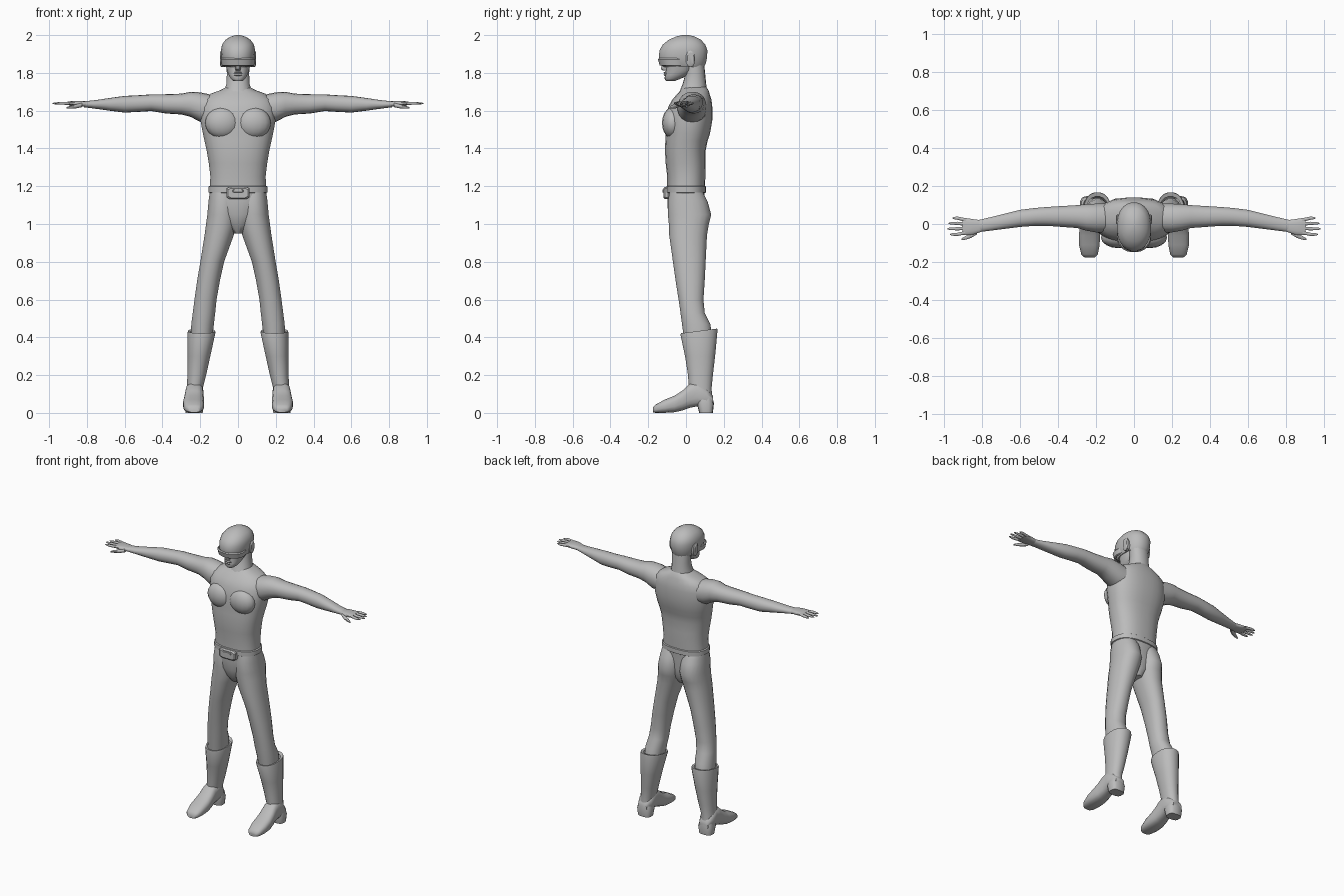
import bpy, bmesh, math
from mathutils import Vector

grey = bpy.data.materials.new("plain_grey")
grey.diffuse_color = (0.5, 0.5, 0.5, 1)


def finish(name, bm, mirror, angle):
    bmesh.ops.recalc_face_normals(bm, faces=bm.faces)
    me = bpy.data.meshes.new(name)
    bm.to_mesh(me)
    bm.free()
    me.materials.append(grey)
    ob = bpy.data.objects.new(name, me)
    bpy.context.collection.objects.link(ob)
    bpy.ops.object.select_all(action='DESELECT')
    ob.select_set(True)
    bpy.context.view_layer.objects.active = ob
    bpy.ops.object.shade_smooth_by_angle(angle=math.radians(angle))
    if mirror:
        m = ob.modifiers.new("mirror", 'MIRROR')
        m.use_mirror_merge = False
    return ob


def loft(name, axis, rings, n=20, power=2.2, mirror=False, caps=(False, False),
         bend=None, angle=50):
    """Skin rings of (position, low1, high1, low2, high2) along an axis."""
    bm = bmesh.new()
    loops = []
    for t, a0, a1, b0, b1 in rings:
        loop = []
        for i in range(n):
            w = 2 * math.pi * (i + 0.5) / n
            c, s = math.cos(w), math.sin(w)
            a = (a0 + a1) / 2 + (a1 - a0) / 2 * math.copysign(abs(c) ** (2 / power), c)
            b = (b0 + b1) / 2 + (b1 - b0) / 2 * math.copysign(abs(s) ** (2 / power), s)
            p = {'x': (t, a, b), 'y': (a, t, b), 'z': (a, b, t)}[axis]
            loop.append(bm.verts.new(bend(Vector(p)) if bend else p))
        loops.append(loop)
    for l0, l1 in zip(loops, loops[1:]):
        for i in range(n):
            j = (i + 1) % n
            bm.faces.new((l0[i], l0[j], l1[j], l1[i]))
    for flag, loop in zip(caps, (loops[0], loops[-1])):
        if flag:
            bm.faces.new(loop)
    return finish(name, bm, mirror, angle)


def centred(rows):
    """Rows of (z, half width, back and front depth) centred on x = 0."""
    return [(z, -w, w, y0, y1) for z, w, y0, y1 in rows]


def ellipsoid(name, centre, radii, mirror=True):
    bm = bmesh.new()
    bmesh.ops.create_uvsphere(bm, u_segments=16, v_segments=10, radius=1)
    for v in bm.verts:
        v.co = Vector([c + r * k for c, r, k in zip(centre, radii, v.co)])
    return finish(name, bm, mirror, 50)


# Torso, from waist to the base of the neck
loft("torso", 'z', centred([
    (1.17, .152, -.1, .1), (1.25, .147, -.1, .103), (1.32, .155, -.108, .105),
    (1.39, .167, -.112, .105), (1.44, .178, -.11, .115), (1.48, .187, -.108, .128),
    (1.55, .2, -.108, .14), (1.62, .2, -.095, .14), (1.66, .185, -.072, .135),
    (1.69, .145, -.045, .125), (1.708, .095, -.028, .12), (1.725, .062, -.015, .108)]),
    n=28, power=2.4)
# Chest muscles
ellipsoid("chest_muscle", (.082, -.07, 1.535), (.092, .057, .083))
# Pelvis, closing at the crotch
loft("pelvis", 'z', centred([
    (1.18, .153, -.1, .1), (1.12, .15, -.1, .095), (1.05, .12, -.095, .095),
    (.99, .07, -.075, .085), (.95, .03, -.045, .06)]), n=24, caps=(False, True))
# Belt and buckle
loft("belt", 'z', centred([
    (1.165, .152, -.1, .102), (1.168, .158, -.105, .107),
    (1.198, .158, -.105, .107), (1.202, .15, -.1, .102)]), n=28, power=2.4, angle=30)
loft("buckle", 'y', [(-.095, -.063, .063, 1.13, 1.198), (-.112, -.063, .063, 1.13, 1.198),
                     (-.12, -.054, .054, 1.138, 1.19)],
     n=8, power=5, caps=(False, True), angle=20)
loft("buckle_centre", 'y', [(-.118, -.032, .032, 1.165, 1.185),
                            (-.125, -.026, .026, 1.168, 1.182)],
     n=8, power=4, caps=(False, True), angle=20)

# Legs
loft("leg", 'z', [
    (1.17, .004, .15, -.088, .09), (1.12, .002, .157, -.097, .115),
    (1.05, .002, .163, -.097, .135), (1.0, .005, .17, -.092, .122),
    (.94, .022, .178, -.09, .112), (.8, .073, .2, -.07, .105),
    (.7, .095, .217, -.056, .1), (.6, .113, .231, -.04, .093),
    (.53, .12, .24, -.03, .1), (.47, .127, .248, -.022, .13),
    (.4, .135, .25, -.012, .138)], mirror=True)


# Boots with a slanted, turned-in rim
def slant(p):
    if p.z > .4:
        p.z += .13 * (p.y - .07)
    return p


loft("boot_shaft", 'z', [
    (.07, .19, .275, .02, .14), (.13, .186, .272, .014, .136),
    (.2, .168, .268, .01, .143), (.3, .146, .267, -.006, .155),
    (.425, .119, .267, -.03, .168), (.434, .121, .265, -.028, .166),
    (.43, .132, .252, -.016, .145)], mirror=True, bend=slant, angle=40)
loft("boot_foot", 'y', [
    (-.175, .205, .262, .002, .03), (-.16, .19, .278, 0, .045),
    (-.11, .18, .29, 0, .072), (-.06, .178, .291, .003, .092),
    (-.02, .18, .286, .012, .118), (.02, .183, .28, .026, .155),
    (.06, .183, .278, .034, .165), (.11, .183, .28, .034, .13),
    (.143, .2, .266, .036, .09)], n=16, power=2.8, mirror=True, caps=(True, True))
loft("boot_heel", 'z', [(0, .186, .278, .07, .142), (.05, .18, .284, .058, .148),
                        (.085, .19, .275, .06, .14)],
     n=14, power=3, mirror=True, caps=(True, False), angle=35)

# Arms
loft("arm", 'x', [
    (.13, -.045, .11, 1.53, 1.682), (.2, -.045, .108, 1.54, 1.697),
    (.25, -.036, .105, 1.567, 1.7), (.3, -.022, .1, 1.58, 1.69),
    (.38, -.016, .095, 1.585, 1.687), (.46, -.01, .09, 1.598, 1.686),
    (.52, -.01, .085, 1.594, 1.682), (.6, -.016, .075, 1.59, 1.678),
    (.68, -.026, .055, 1.6, 1.667), (.76, -.036, .035, 1.611, 1.655),
    (.815, -.043, .022, 1.618, 1.65)], n=18, mirror=True)
# Hands, fingers and thumbs
loft("palm", 'x', [
    (.8, -.04, .02, 1.62, 1.649), (.845, -.056, .026, 1.622, 1.652),
    (.885, -.06, .032, 1.627, 1.65), (.903, -.056, .03, 1.63, 1.647)],
    n=14, power=2.6, mirror=True, caps=(False, True))
for i, (y, tip) in enumerate([(.021, .955), (0, .975), (-.022, .982), (-.045, .968)]):
    drift = (y + .012) * .3
    loft("finger_%d" % (i + 1), 'x', [
        (.885, y - .01, y + .01, 1.63, 1.648),
        (.93, y + drift - .009, y + drift + .009, 1.631, 1.647),
        (tip - .012, y + drift - .007, y + drift + .007, 1.633, 1.644),
        (tip, y + drift - .003, y + drift + .003, 1.636, 1.641)],
        n=8, mirror=True, caps=(False, True))
loft("thumb", 'x', [
    (.825, -.055, -.03, 1.618, 1.642), (.855, -.073, -.045, 1.612, 1.635),
    (.885, -.083, -.062, 1.61, 1.628), (.908, -.086, -.076, 1.61, 1.619)],
    n=8, mirror=True, caps=(False, True))

# Neck and lower face
loft("neck", 'z', centred([
    (1.70, .074, -.035, .112), (1.74, .063, -.018, .107), (1.79, .06, -.005, .102),
    (1.86, .062, 0, .095)]), n=18)
loft("jaw", 'z', centred([
    (1.757, .024, -.105, -.06), (1.768, .038, -.113, -.03), (1.79, .05, -.112, .015),
    (1.815, .06, -.106, .04), (1.86, .07, -.11, .05)]), n=18, caps=(True, False))
loft("nose", 'z', centred([
    (1.812, .012, -.122, -.09), (1.82, .016, -.134, -.09), (1.86, .009, -.128, -.09)]),
    n=8, caps=(True, False))
loft("lips", 'z', centred([
    (1.783, .016, -.113, -.09), (1.79, .024, -.12, -.09), (1.796, .026, -.114, -.09),
    (1.802, .022, -.12, -.09), (1.808, .012, -.108, -.09)]), n=10, angle=25)

# Helmet with a brow band and ear guards
loft("helmet", 'z', centred([
    (1.838, .062, -.085, .085), (1.832, .074, -.118, .096), (1.85, .083, -.138, .106),
    (1.885, .089, -.145, .113), (1.92, .091, -.141, .114), (1.95, .085, -.124, .103),
    (1.975, .067, -.092, .08), (1.992, .04, -.055, .048), (2.0, .012, -.02, .015)]),
    n=24, caps=(False, True))


def visor_rise(p):
    p.z += .12 * max(0, p.y + .02)
    return p


loft("visor_band", 'z', centred([
    (1.836, .078, -.124, .02), (1.84, .086, -.14, .02), (1.872, .091, -.149, .02),
    (1.878, .086, -.142, .02)]), n=24, bend=visor_rise, angle=30)
loft("ear_guard", 'x', [
    (.07, -.002, .05, 1.83, 1.918), (.09, -.002, .05, 1.83, 1.918),
    (.096, .006, .042, 1.842, 1.908)], n=10, mirror=True, caps=(False, True), angle=30)
